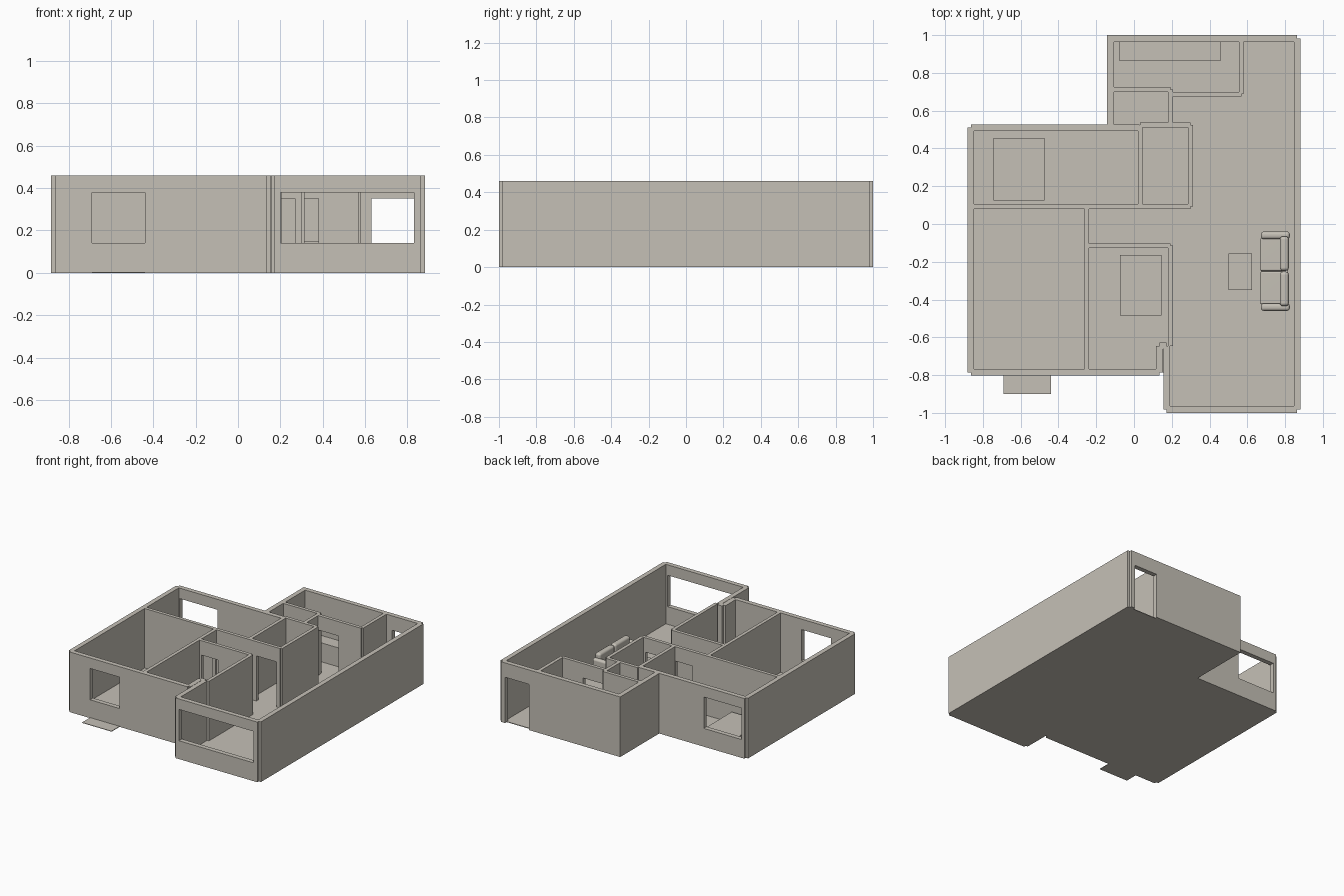
import bpy, bmesh
from mathutils import Vector

cube = bpy.data.objects.get("Cube")
if cube:
    bpy.data.objects.remove(cube, do_unlink=True)

HEIGHT, DOOR_TOP, SILL, HEAD = 0.46, 0.35, 0.14, 0.38
OUTER, INNER = 0.036, 0.026

plaster = bpy.data.materials.new("warm_grey_plaster")
plaster.use_nodes = True
colour = (0.56, 0.53, 0.47, 1)
plaster.diffuse_color = colour
plaster.node_tree.nodes["Principled BSDF"].inputs["Base Color"].default_value = colour


def add_object(name, bm):
    bmesh.ops.recalc_face_normals(bm, faces=bm.faces)
    mesh = bpy.data.meshes.new(name)
    bm.to_mesh(mesh)
    bm.free()
    mesh.materials.append(plaster)
    obj = bpy.data.objects.new(name, mesh)
    bpy.context.collection.objects.link(obj)
    return obj


def box(name, low, high):
    low, high = Vector(low), Vector(high)
    bm = bmesh.new()
    bmesh.ops.create_cube(bm, size=1)
    for v in bm.verts:
        v.co = (low + high) / 2 + v.co * (high - low)
    return add_object(name, bm)


def rounded(name, low, high, radius):
    obj = box(name, low, high)
    bevel = obj.modifiers.new("soft_edges", "BEVEL")
    bevel.width, bevel.segments = radius, 4
    for poly in obj.data.polygons:
        poly.use_smooth = True
    obj.modifiers.new("normals", "WEIGHTED_NORMAL")
    return obj


def prism(name, outline, z0, z1):
    bm = bmesh.new()
    face = bm.faces.new([bm.verts.new((x, y, z0)) for x, y in outline])
    out = bmesh.ops.extrude_face_region(bm, geom=[face])
    for v in out["geom"]:
        if isinstance(v, bmesh.types.BMVert):
            v.co.z = z1
    return add_object(name, bm)


def cut(wall, cutter):
    mod = wall.modifiers.new("opening", "BOOLEAN")
    mod.object, mod.operation, mod.solver = cutter, "DIFFERENCE", "EXACT"
    bpy.context.view_layer.update()
    graph = bpy.context.evaluated_depsgraph_get()
    mesh = bpy.data.meshes.new_from_object(wall.evaluated_get(graph))
    wall.modifiers.clear()
    wall.data = mesh
    bpy.data.objects.remove(cutter, do_unlink=True)


def wall(name, axis, at, start, end, thick, door=None, window=None):
    """Wall along an axis, between two ends on its centreline."""
    def block(label, a, b, z0, z1, t):
        low, high = (a, at - t / 2), (b, at + t / 2)
        if axis == "y":
            low, high = low[::-1], high[::-1]
        return box(label, (*low, z0), (*high, z1))
    obj = block(name, start, end, 0, HEIGHT, thick)
    if door:
        cut(obj, block("cutter", *door, -0.1, DOOR_TOP, 0.2))
    if window:
        cut(obj, block("cutter", *window, SILL, HEAD, 0.2))


# Floor and doorstep
E, W, N, S = 0.864, -0.864, 0.982, -0.982
prism("floor", [(0.173, S), (E, S), (E, N), (-0.125, N), (-0.125, 0.51),
                (W, 0.51), (W, -0.785), (0.135, -0.785), (0.173, -0.785)], 0, 0.005)
box("front_step", (-0.69, -0.9, 0), (-0.44, -0.785, 0.004))

# Outer walls
wall("left_wall", "y", E, S, N, OUTER)
wall("back_wall", "x", N, -0.125, E, OUTER, door=(0.63, 0.83))
wall("back_side_wall", "y", -0.125, 0.51, N + OUTER / 2, OUTER)
wall("bedroom_back_wall", "x", 0.51, W, 0.03, OUTER, window=(-0.84, -0.52))
wall("right_wall", "y", W, -0.785, 0.51, OUTER)
wall("front_wall", "x", -0.785, W, 0.135, OUTER, window=(-0.69, -0.44))
wall("living_front_wall", "x", S, 0.173, E, OUTER, window=(0.2, 0.83))
wall("living_side_wall", "y", 0.173, S, -0.645, OUTER)
wall("front_jog_wall", "y", 0.135, -0.785, -0.645, OUTER)
wall("jog_cap_wall", "x", -0.645, 0.135, 0.173, OUTER)

# Inner walls
wall("kitchen_side_wall", "y", 0.568, 0.687, N, INNER)
wall("kitchen_front_wall", "x", 0.687, 0.19, 0.568, INNER, door=(0.21, 0.38))
wall("store_back_wall", "x", 0.713, -0.125, 0.193, INNER)
wall("store_side_wall", "y", 0.193, 0.525, 0.713, INNER, door=(0.545, 0.67))
wall("bathroom_back_wall", "x", 0.525, 0.033, 0.3, INNER)
wall("bathroom_left_wall", "y", 0.3, 0.092, 0.525, INNER)
wall("bathroom_right_wall", "y", 0.033, 0.092, 0.525, INNER)
wall("bedroom_front_wall", "x", 0.092, W, 0.033, INNER, door=(-0.13, 0.015))
wall("bathroom_front_wall", "x", 0.092, 0.033, 0.3, INNER, door=(0.1, 0.27))
wall("hall_end_wall", "y", -0.25, -0.785, 0.092, INNER, door=(-0.08, 0.065))
wall("hall_front_wall", "x", -0.115, -0.25, 0.193, INNER, door=(-0.22, -0.08))
wall("middle_bedroom_wall", "y", 0.193, -0.645, -0.115, INNER)

# Plain furniture
box("back_bed", (-0.745, 0.125, 0), (-0.475, 0.455, 0.1))
box("middle_bed", (-0.075, -0.485, 0), (0.145, -0.165, 0.1))
box("kitchen_counter", (-0.08, 0.865, 0), (0.46, 0.965, 0.15))
box("coffee_table", (0.5, -0.35, 0), (0.625, -0.155, 0.06))

# Sofa, mirrored about its middle
MID = -0.25
box("sofa_base", (0.675, MID - 0.19, 0), (0.815, MID + 0.19, 0.035))
for side, label in ((-1, "right"), (1, "left")):
    def part(name, x0, x1, near, far, z0, z1, radius):
        ys = sorted((MID + side * near, MID + side * far))
        rounded(f"sofa_{label}_{name}", (x0, ys[0], z0), (x1, ys[1], z1), radius)
    part("seat", 0.667, 0.79, 0.002, 0.175, 0.03, 0.07, 0.008)
    part("back", 0.772, 0.82, 0.002, 0.185, 0.03, 0.135, 0.018)
    part("arm", 0.672, 0.825, 0.17, 0.21, 0, 0.1, 0.016)
